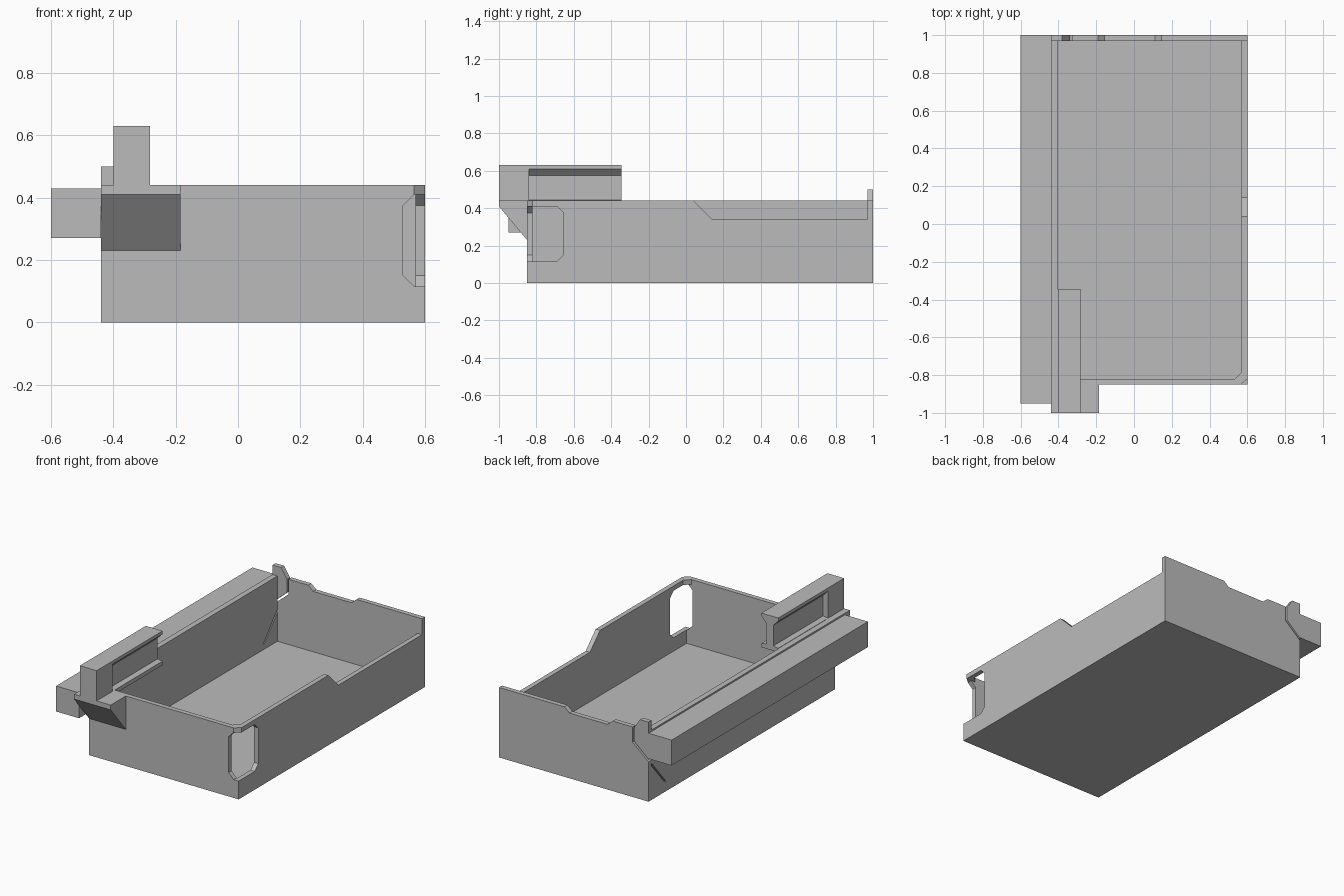
import bpy, bmesh
from mathutils import Vector

cube = bpy.data.objects.get("Cube")
if cube:
    bpy.data.objects.remove(cube, do_unlink=True)

grey = bpy.data.materials.new("plain grey")
grey.use_nodes = True
colour = (0.5, 0.5, 0.5, 1)
grey.diffuse_color = colour
grey.node_tree.nodes["Principled BSDF"].inputs["Base Color"].default_value = colour


def prism(name, outline, axis, start, end):
    """Extrude a 2D outline along one axis; the outline uses the other two axes in order."""
    def place(a, b):
        co = [a, b]
        co.insert("xyz".index(axis), start)
        return co
    bm = bmesh.new()
    face = bm.faces.new([bm.verts.new(place(a, b)) for a, b in outline])
    out = bmesh.ops.extrude_face_region(bm, geom=[face])
    shift = Vector((0, 0, 0))
    shift["xyz".index(axis)] = end - start
    moved = [g for g in out["geom"] if isinstance(g, bmesh.types.BMVert)]
    bmesh.ops.translate(bm, verts=moved, vec=shift)
    bmesh.ops.recalc_face_normals(bm, faces=bm.faces[:])
    mesh = bpy.data.meshes.new(name)
    bm.to_mesh(mesh)
    bm.free()
    mesh.materials.append(grey)
    obj = bpy.data.objects.new(name, mesh)
    bpy.context.collection.objects.link(obj)
    return obj


def box(name, x, y, z):
    outline = [(x[0], y[0]), (x[1], y[0]), (x[1], y[1]), (x[0], y[1])]
    return prism(name, outline, "z", *z)


LEFT, RIGHT, FRONT, BACK, TOP = -0.44, 0.6, -0.85, 1.0, 0.44
WALL = 0.03
IN_F, IN_B = FRONT + WALL, BACK - WALL

# Tray floor
box("floor", (LEFT + WALL, RIGHT - WALL), (IN_F, IN_B), (0, WALL))

# Front wall, ending in the chamfered corner opening
prism("front_wall", [
    (LEFT, 0), (RIGHT, 0), (RIGHT, 0.115), (0.565, 0.115), (0.53, 0.15),
    (0.53, 0.375), (0.565, 0.41), (0.565, TOP), (LEFT, TOP)], "y", FRONT, IN_F)

# Side wall with the other half of the opening and a lowered rim
prism("lowered_side_wall", [
    (IN_F, 0), (IN_B, 0), (IN_B, 0.34), (0.14, 0.34), (0.04, TOP), (IN_F, TOP),
    (IN_F, 0.41), (-0.69, 0.41), (-0.655, 0.375), (-0.655, 0.15),
    (-0.69, 0.115), (IN_F, 0.115)], "x", RIGHT - WALL, RIGHT)

# Rim bridging the open corner
prism("corner_rim", [
    (0.535, FRONT), (0.565, FRONT), (RIGHT, IN_F), (RIGHT, -0.785),
    (RIGHT - WALL, -0.785), (0.535, IN_F)], "z", 0.41, TOP)

# Back wall with a shallow dip, and the separate tab above the slit
prism("back_wall", [
    (LEFT, 0), (RIGHT, 0), (RIGHT, TOP), (0.145, TOP), (0.11, 0.41),
    (-0.155, 0.41), (-0.19, TOP), (-0.328, TOP), (-0.328, 0.345),
    (LEFT, 0.25)], "y", IN_B, BACK)
prism("back_tab", [
    (LEFT, 0.265), (-0.34, 0.352), (-0.34, TOP), (-0.38, 0.5), (LEFT, 0.5)],
    "y", IN_B, BACK)

# Rail-side wall with its diagonal slit
prism("rail_side_wall", [
    (IN_F, 0), (IN_B, 0), (IN_B, 0.213), (0.837, 0.06), (0.825, 0.06),
    (IN_B, 0.23), (IN_B, TOP), (IN_F, TOP)], "x", LEFT, -0.405)

# Long outer rail
box("rail", (-0.6, LEFT), (-0.95, BACK), (0.27, 0.43))

# Wedge shelf under the bracket
prism("wedge_shelf", [
    (-1, 0.41), (FRONT, 0.23), (FRONT, TOP), (-1, TOP)], "x", LEFT, -0.185)

# Bracket: solid front block, and a T-shaped bar behind it
box("bracket_block", (-0.4, -0.283), (-1, -0.84), (TOP, 0.63))
middle = -0.3415
right_half = [(0.0585, 0.425), (0.0585, TOP), (0.024, 0.445),
              (0.024, 0.575), (0.0585, 0.61), (0.0585, 0.63)]
profile = [(middle + dx, z) for dx, z in right_half]
profile += [(middle - dx, z) for dx, z in reversed(right_half)]
prism("bracket_bar", profile, "y", -0.84, -0.345)
box("bracket_base", (-0.41, -0.283), (IN_F, -0.345), (0.415, 0.438))
